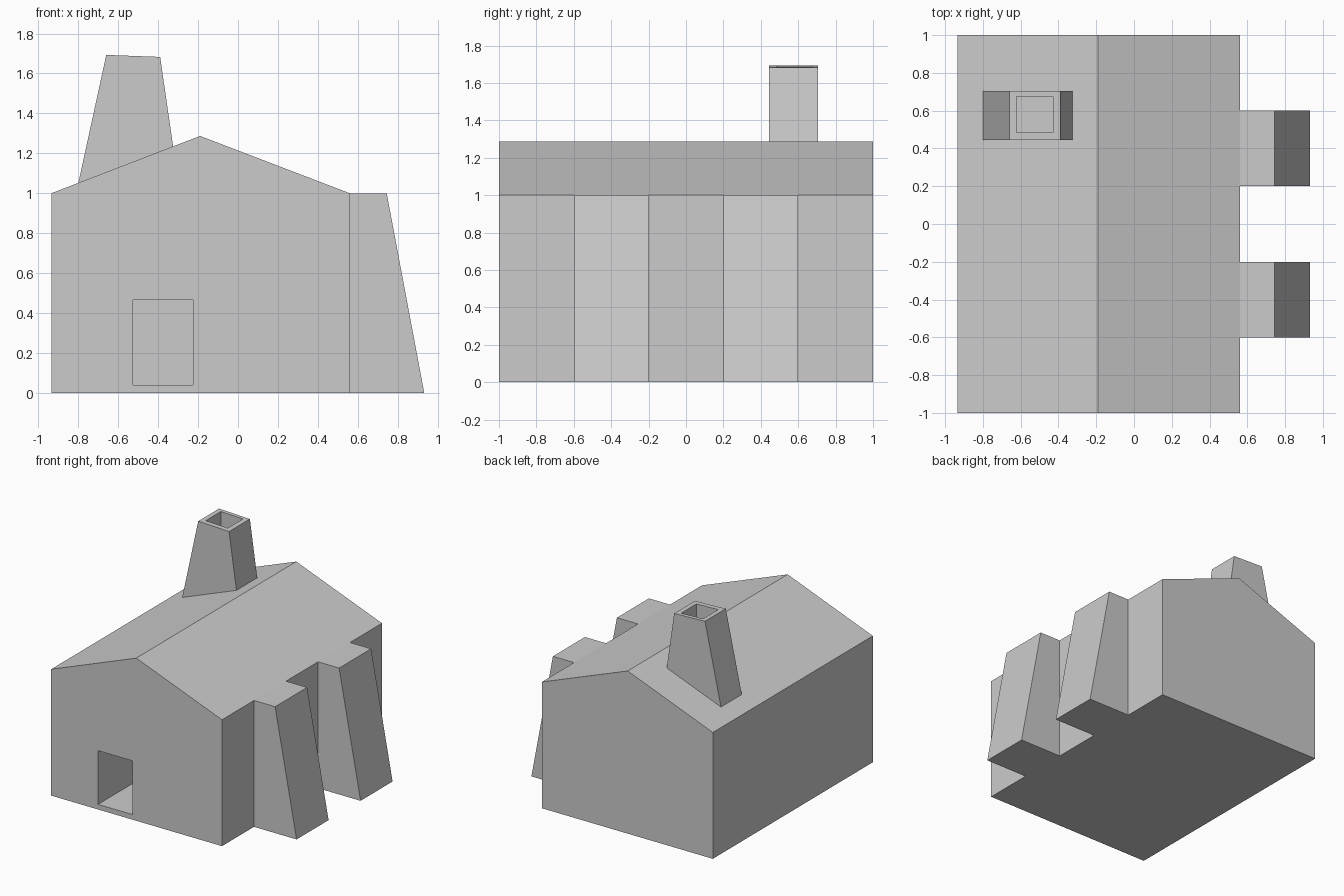
import bpy, bmesh

if "Cube" in bpy.data.objects:
    bpy.data.objects.remove(bpy.data.objects["Cube"])


def extrude_profile(name, pts, y0, y1):
    """Solid made from an x-z outline swept from y0 to y1."""
    bm = bmesh.new()
    face = bm.faces.new([bm.verts.new((x, y0, z)) for x, z in pts])
    new = bmesh.ops.extrude_face_region(bm, geom=[face])["geom"]
    verts = [v for v in new if isinstance(v, bmesh.types.BMVert)]
    bmesh.ops.translate(bm, verts=verts, vec=(0, y1 - y0, 0))
    bmesh.ops.recalc_face_normals(bm, faces=bm.faces)
    mesh = bpy.data.meshes.new(name)
    bm.to_mesh(mesh)
    bm.free()
    obj = bpy.data.objects.new(name, mesh)
    bpy.context.collection.objects.link(obj)
    return obj


def box(name, x0, x1, y0, y1, z0, z1):
    return extrude_profile(name, [(x0, z0), (x1, z0), (x1, z1), (x0, z1)], y0, y1)


def combine(target, tool, operation):
    """Apply a boolean to target and discard the tool object."""
    mod = target.modifiers.new(tool.name, 'BOOLEAN')
    mod.operation, mod.solver, mod.object = operation, 'EXACT', tool
    bpy.context.view_layer.objects.active = target
    bpy.ops.object.modifier_apply(modifier=mod.name)
    bpy.data.objects.remove(tool)


# Gabled house body
house = extrude_profile("house", [(-0.935, 0), (0.56, 0), (0.56, 1),
                                  (-0.19, 1.287), (-0.935, 1)], -1, 1)

# Two sloping buttresses on the right wall
for y in (-0.4, 0.4):
    buttress = extrude_profile("buttress", [(0.56, 0), (0.933, 0), (0.745, 1), (0.56, 1)],
                               y - 0.2, y + 0.2)
    combine(house, buttress, 'UNION')

# Doorway recess in the front wall
combine(house, box("doorway", -0.525, -0.225, -1.2, -0.5, 0.04, 0.465), 'DIFFERENCE')

# Tapered chimney rooted in the roof, with a square flue
chimney = extrude_profile("chimney", [(-0.811, 1.0), (-0.291, 1.0),
                                      (-0.39, 1.683), (-0.66, 1.693)], 0.445, 0.705)
combine(house, chimney, 'UNION')
combine(house, box("flue", -0.622, -0.43, 0.485, 0.675, 1.35, 1.9), 'DIFFERENCE')
